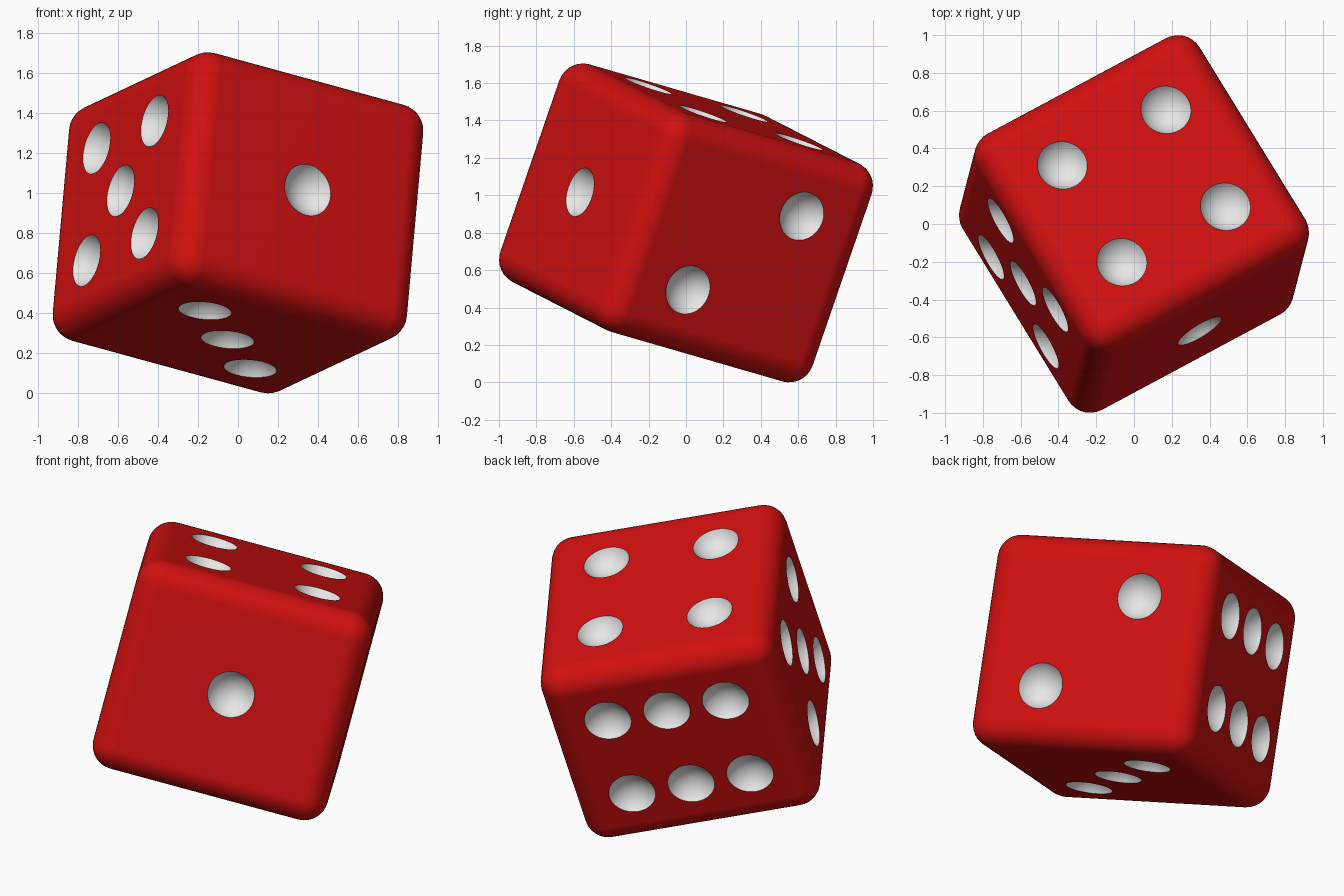
import bpy
import bmesh
from mathutils import Matrix, Vector

cube = bpy.data.objects.get("Cube")
if cube:
    bpy.data.objects.remove(cube, do_unlink=True)


def material(name, color):
    mat = bpy.data.materials.new(name)
    mat.use_nodes = True
    mat.diffuse_color = color
    mat.node_tree.nodes["Principled BSDF"].inputs["Base Color"].default_value = color
    return mat


def add_object(name, bm, mats):
    mesh = bpy.data.meshes.new(name)
    bm.to_mesh(mesh)
    bm.free()
    for mat in mats:
        mesh.materials.append(mat)
    obj = bpy.data.objects.new(name, mesh)
    bpy.context.collection.objects.link(obj)
    return obj


red = material("red", (0.64, 0.005, 0.005, 1))
white = material("pip white", (0.8, 0.8, 0.8, 1))

HALF = Vector((0.685, 0.685, 0.62))
ROUNDING = 0.135
PIP_RIM = 0.133
PIP_DEPTH = 0.08

# Rounded body
bm = bmesh.new()
bmesh.ops.create_cube(bm, size=2)
bmesh.ops.scale(bm, vec=HALF, verts=bm.verts)
bmesh.ops.bevel(bm, geom=bm.edges[:], offset=ROUNDING, segments=8,
                profile=0.5, affect='EDGES')
die = add_object("die", bm, [red, white])

# Pip layouts as signed steps along the two axes of a face
corners = [(i, j) for i in (-1, 1) for j in (-1, 1)]
diagonal = [(-1, -1), (1, 1)]
centre = [(0, 0)]
# axis, side, layout, half spacings along the remaining axes in order
faces = [
    (1, -1, centre, (0, 0)),
    (0, 1, diagonal, (0.26, 0.275)),
    (2, -1, diagonal + centre, (0.31, 0.3)),
    (2, 1, corners, (0.32, 0.31)),
    (0, -1, corners + centre, (0.285, 0.298)),
    (1, 1, corners + [(0, -1), (0, 1)], (0.345, 0.27)),
]

# Ball cutters that sink a shallow bowl for every pip
ball = (PIP_RIM ** 2 + PIP_DEPTH ** 2) / (2 * PIP_DEPTH)
bm = bmesh.new()
for axis, side, layout, spacing in faces:
    others = [k for k in range(3) if k != axis]
    for step in layout:
        spot = Vector()
        spot[axis] = side * (HALF[axis] + ball - PIP_DEPTH)
        for k, s, d in zip(others, step, spacing):
            spot[k] = s * d
        turn = Vector((0, 0, 1)).rotation_difference(
            Vector([side if k == axis else 0 for k in range(3)])).to_matrix().to_4x4()
        bmesh.ops.create_uvsphere(bm, u_segments=40, v_segments=32, radius=ball,
                                  matrix=Matrix.Translation(spot) @ turn)
for face in bm.faces:
    face.material_index = 1
cutter = add_object("pip_cutter", bm, [red, white])
cutter.hide_render = True

bpy.ops.object.select_all(action='DESELECT')
die.select_set(True)
bpy.context.view_layer.objects.active = die
cut = die.modifiers.new("pips", 'BOOLEAN')
cut.object = cutter
cut.operation = 'DIFFERENCE'
cut.solver = 'EXACT'
bpy.ops.object.modifier_apply(modifier=cut.name)
bpy.data.objects.remove(cutter, do_unlink=True)

# Smooth rounding, crisp pip rims, flat faces
bpy.ops.object.shade_smooth_by_angle(angle=0.5)
flat = die.modifiers.new("flat_faces", 'WEIGHTED_NORMAL')
flat.keep_sharp = True

# Tumbled pose: columns are the die's own axes
right = Vector((0.859, 0.46, -0.235)).normalized()
back = Vector((-0.508, 0.829, -0.24))
up = right.cross(back).normalized()
back = up.cross(right)
pose = Matrix((right, back, up)).transposed()
die.data.transform(pose.to_4x4())
lowest = min(v.co.z for v in die.data.vertices)
die.data.transform(Matrix.Translation((0, 0, -lowest)))
